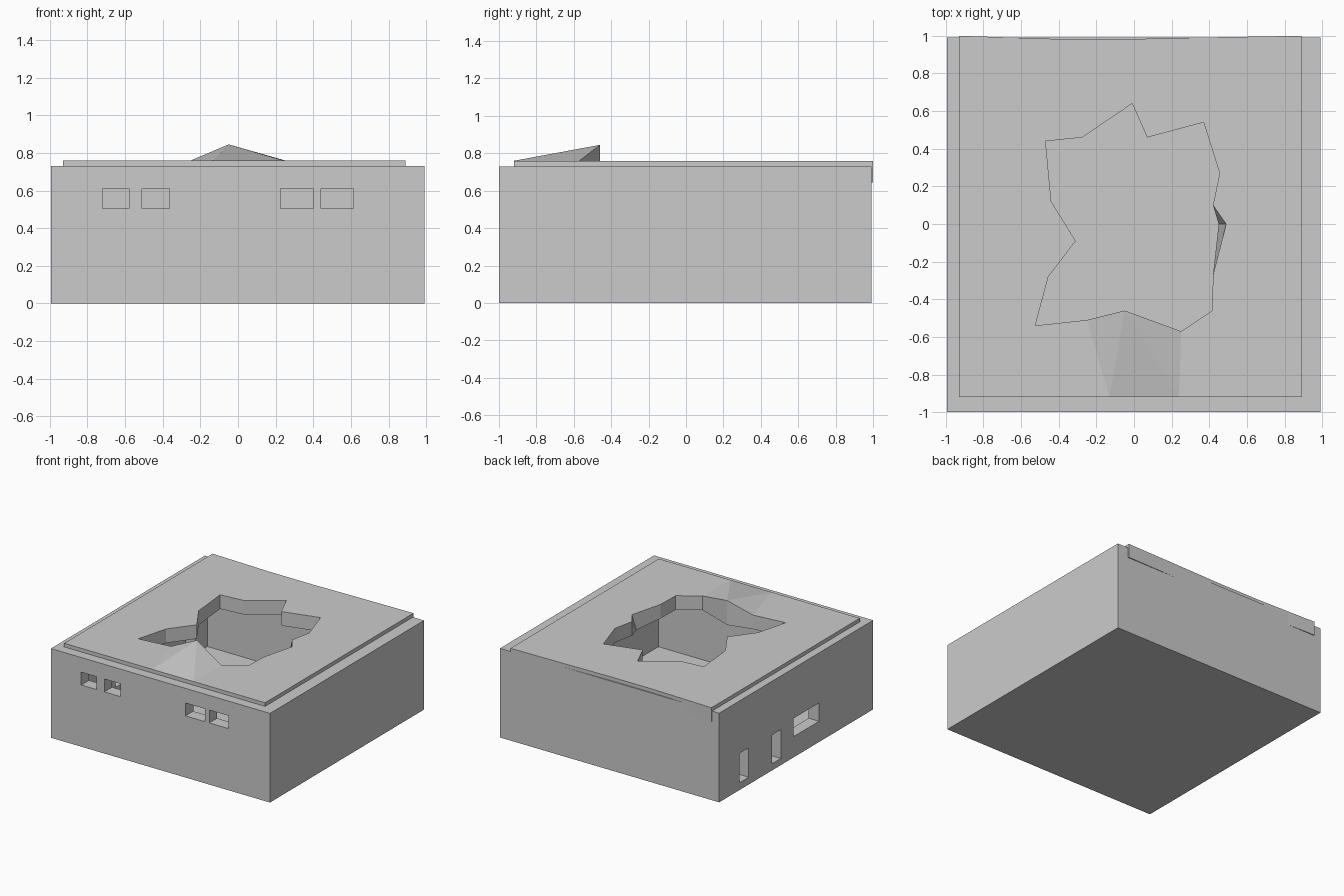
import bpy, bmesh
from mathutils import Vector

if "Cube" in bpy.data.objects:
    bpy.data.objects.remove(bpy.data.objects["Cube"])


def box(name, lo, hi):
    bm = bmesh.new()
    bmesh.ops.create_cube(bm, size=1)
    lo, hi = Vector(lo), Vector(hi)
    for v in bm.verts:
        v.co = [(lo[i] + hi[i]) / 2 + v.co[i] * (hi[i] - lo[i]) for i in range(3)]
    return finish(name, bm)


def finish(name, bm):
    bmesh.ops.recalc_face_normals(bm, faces=bm.faces)
    me = bpy.data.meshes.new(name)
    bm.to_mesh(me)
    bm.free()
    ob = bpy.data.objects.new(name, me)
    bpy.context.collection.objects.link(ob)
    return ob


# Walls and floor: one block, hollowed from the top
walls = box("walls", (-0.995, -1, 0), (0.99, 0.992, 0.73))
cutters = [box("room_cutter", (-0.9, -0.9, 0.05), (0.88, 0.89, 0.9))]

# Front windows (x ranges)
for x0, x1 in [(-0.72, -0.58), (-0.51, -0.365), (0.225, 0.40), (0.44, 0.615)]:
    cutters.append(box("front_window_cutter", (x0, -1.1, 0.505), (x1, -0.8, 0.61)))

# Left wall slits and wide window (y and z ranges)
for y0, y1, z0, z1 in [(0.61, 0.73, 0.06, 0.30), (0.195, 0.31, 0.055, 0.29),
                       (-0.30, 0.03, 0.17, 0.32)]:
    cutters.append(box("left_window_cutter", (-1.1, y0, z0), (-0.8, y1, z1)))

for c in cutters:
    c.hide_render = True
    m = walls.modifiers.new("cut", 'BOOLEAN')
    m.operation = 'DIFFERENCE'
    m.solver = 'EXACT'
    m.object = c

# Apply the cuts and remove the cutters
dg = bpy.context.evaluated_depsgraph_get()
mesh = bpy.data.meshes.new_from_object(walls.evaluated_get(dg))
walls.modifiers.clear()
walls.data = mesh
for c in cutters:
    bpy.data.objects.remove(c)

# Broken roof slab: jagged hole outline joined to the outer edge
hole = [(-0.01, 0.64), (0.07, 0.46), (0.37, 0.54), (0.455, 0.27), (0.42, 0.10),
        (0.49, 0.0), (0.42, -0.27), (0.415, -0.46), (0.25, -0.57), (-0.05, -0.46),
        (-0.25, -0.51), (-0.525, -0.54), (-0.455, -0.28), (-0.31, -0.09),
        (-0.44, 0.12), (-0.47, 0.44), (-0.275, 0.46)]
edge = [(0.0, 0.983), (0.3, 0.99), (0.89, 1.0), (0.89, 0.5), (0.89, 0.2),
        (0.89, 0.0), (0.89, -0.3), (0.89, -0.92), (0.24, -0.92), (-0.13, -0.92),
        (-0.4, -0.92), (-0.93, -0.92), (-0.93, -0.4), (-0.93, -0.09),
        (-0.93, 0.2), (-0.93, 1.0), (-0.4, 0.983)]
TOP, BOTTOM, PEAK, NOTCH = 0.76, 0.645, 9, 5
n = len(hole)
bm = bmesh.new()
ht = [bm.verts.new((x, y, 0.845 if i == PEAK else TOP)) for i, (x, y) in enumerate(hole)]
hb = [bm.verts.new((x - (0.04 if i == NOTCH else 0), y, BOTTOM))
      for i, (x, y) in enumerate(hole)]
et = [bm.verts.new((x, y, TOP)) for x, y in edge]
eb = [bm.verts.new((x, y, BOTTOM)) for x, y in edge]
for i in range(n):
    j = (i + 1) % n
    if i == PEAK - 1:      # bent-up flap, right half
        bm.faces.new((ht[j], et[j], et[i]))
        bm.faces.new((ht[j], et[i], ht[i]))
    elif i == PEAK:        # bent-up flap, left half
        bm.faces.new((ht[i], ht[j], et[i]))
        bm.faces.new((ht[j], et[j], et[i]))
    else:
        bm.faces.new((ht[i], ht[j], et[j], et[i]))
    bm.faces.new((hb[i], eb[i], eb[j], hb[j]))
    bm.faces.new((ht[i], hb[i], hb[j], ht[j]))
    bm.faces.new((et[i], et[j], eb[j], eb[i]))
finish("broken_roof", bm)
